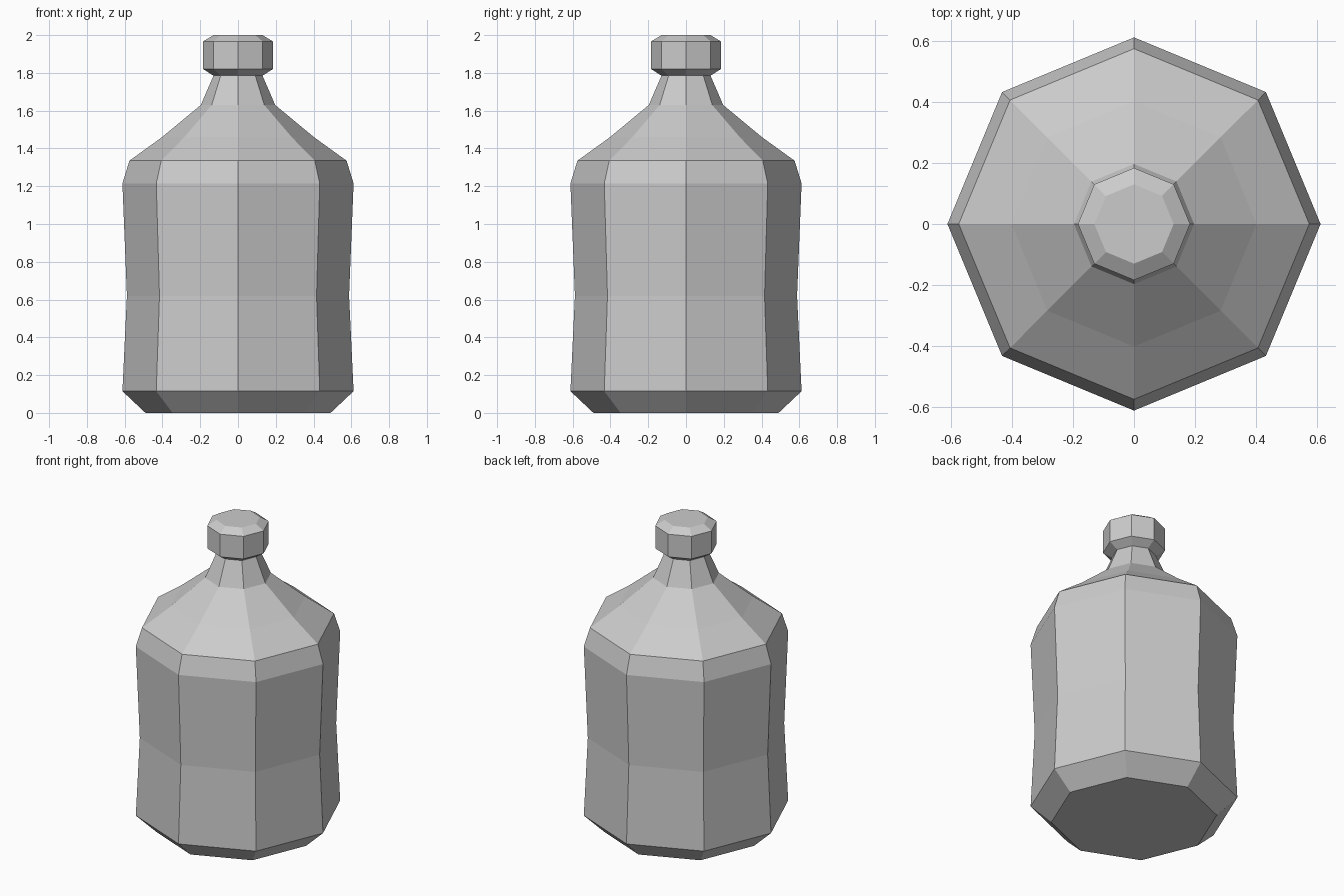
import bpy
import bmesh
from math import cos, sin, pi

cube = bpy.data.objects.get("Cube")
if cube:
    bpy.data.objects.remove(cube, do_unlink=True)

SIDES = 8

# Plain grey for the whole bottle
grey = bpy.data.materials.new("plain_grey")
grey.use_nodes = True
colour = (0.6, 0.6, 0.6, 1)
grey.diffuse_color = colour
grey.node_tree.nodes["Principled BSDF"].inputs["Base Color"].default_value = colour


def lathe(name, profile):
    """Flat-faced, closed solid turned from (radius, height) points."""
    bm = bmesh.new()
    rings = [[bm.verts.new((r * cos(2 * pi * i / SIDES), r * sin(2 * pi * i / SIDES), z))
              for i in range(SIDES)] for r, z in profile]
    for low, high in zip(rings, rings[1:]):
        for i in range(SIDES):
            j = (i + 1) % SIDES
            bm.faces.new((low[i], low[j], high[j], high[i]))
    bm.faces.new(rings[0][::-1])
    bm.faces.new(rings[-1])
    mesh = bpy.data.meshes.new(name)
    bm.to_mesh(mesh)
    bm.free()
    mesh.materials.append(grey)
    obj = bpy.data.objects.new(name, mesh)
    bpy.context.collection.objects.link(obj)
    return obj


# Body with bevelled base, slight waist, shoulder and neck
lathe("bottle_body", [(0.49, 0), (0.612, 0.115), (0.588, 0.62), (0.612, 1.215),
                      (0.575, 1.335), (0.402, 1.46), (0.197, 1.63), (0.13, 1.785)])

# Chamfered cap
lathe("bottle_cap", [(0.125, 1.782), (0.184, 1.82), (0.184, 1.967), (0.13, 2.0)])
